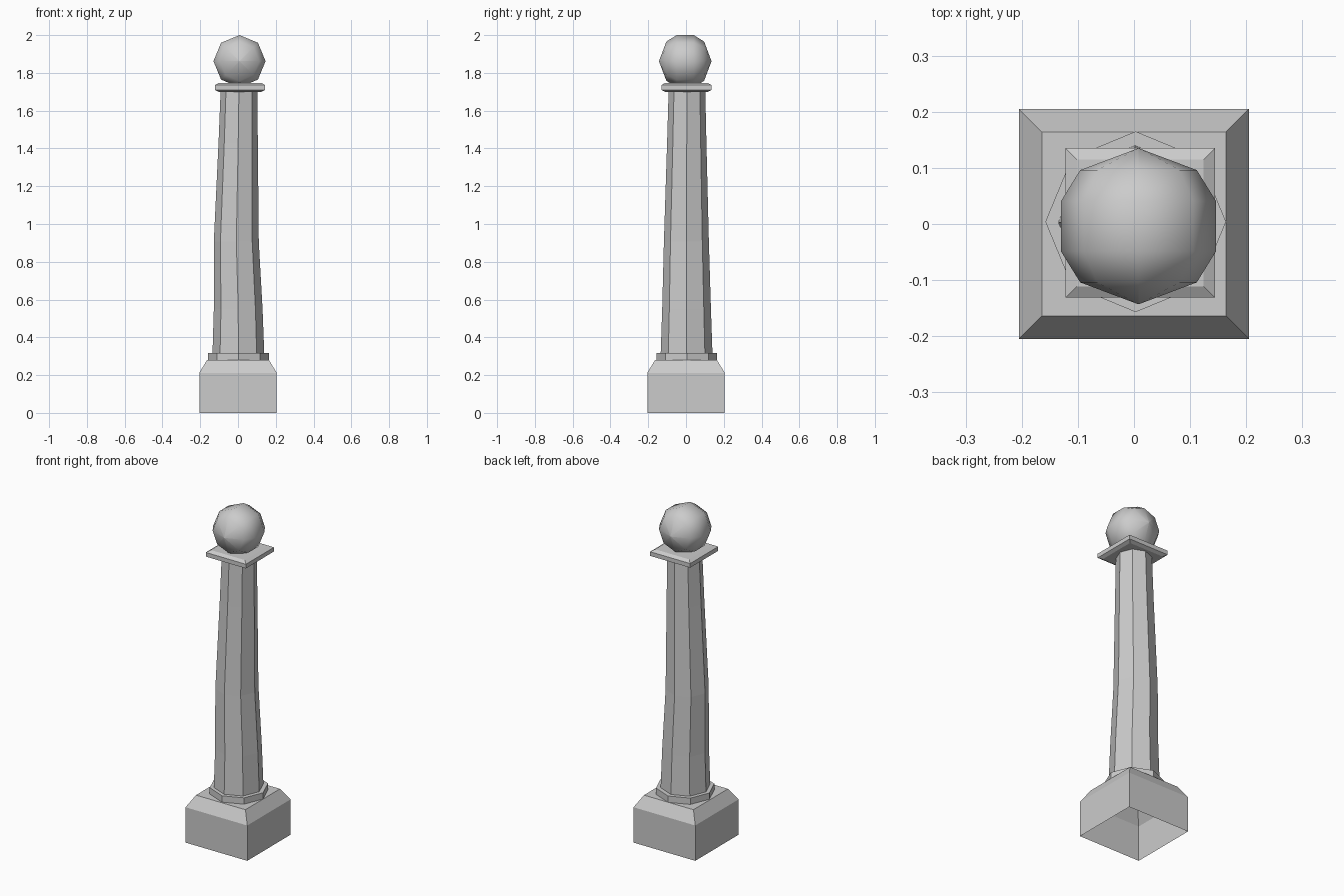
import bpy, bmesh
from math import sin, cos, pi, sqrt, radians

if "Cube" in bpy.data.objects:
    bpy.data.objects.remove(bpy.data.objects["Cube"])


def loft(name, rings, sides, start, bottom=True, top=True):
    """Stack polygon rings (cx, cy, z, radius) into a solid."""
    bm = bmesh.new()
    loops = []
    for cx, cy, z, r in rings:
        loops.append([bm.verts.new((cx + r * cos(start + 2 * pi * i / sides),
                                    cy + r * sin(start + 2 * pi * i / sides), z))
                      for i in range(sides)])
    for a, b in zip(loops, loops[1:]):
        for i in range(sides):
            j = (i + 1) % sides
            bm.faces.new((a[i], a[j], b[j], b[i]))
    if bottom:
        bm.faces.new(loops[0][::-1])
    if top:
        bm.faces.new(loops[-1])
    mesh = bpy.data.meshes.new(name)
    bm.to_mesh(mesh)
    bm.free()
    ob = bpy.data.objects.new(name, mesh)
    bpy.context.collection.objects.link(ob)
    return ob


def square(name, cx, cy, profile, **kw):
    return loft(name, [(cx, cy, z, h * sqrt(2)) for z, h in profile], 4, pi / 4, **kw)


# Square foot block with sloped shoulders, open underneath
square("foot_block", 0, 0, [(0, 0.205), (0.212, 0.205), (0.28, 0.164)], bottom=False)

# Octagonal collar
loft("collar", [(0.003, 0.004, 0.278, 0.161), (0.003, 0.004, 0.318, 0.161)], 8, 0)

# Tapered, slightly crooked octagonal shaft
loft("shaft", [(0.002, 0.003, 0.315, 0.137), (0.001, 0.003, 0.55, 0.129),
               (-0.009, 0.002, 0.907, 0.119), (0.001, 0.004, 1.432, 0.104),
               (0.005, 0.005, 1.705, 0.097)], 8, 0)

# Bevelled square cap slab
square("cap_slab", 0.011, 0.002, [(1.70, 0.114), (1.71, 0.133), (1.735, 0.133), (1.747, 0.113)])

# Faceted ball: eight sides around the front-to-back axis
ball = loft("ball_finial", [(0, 0, -0.139, 0.0005), (0, 0, -0.1, 0.104), (0, 0, -0.045, 0.138),
                            (0, 0, 0.045, 0.138), (0, 0, 0.1, 0.104), (0, 0, 0.139, 0.0005)], 8, 0)
ball.rotation_euler = (radians(90), 0, 0)
ball.location = (0.008, -0.004, 1.862)
ball.data.polygons.foreach_set("use_smooth", [True] * len(ball.data.polygons))
